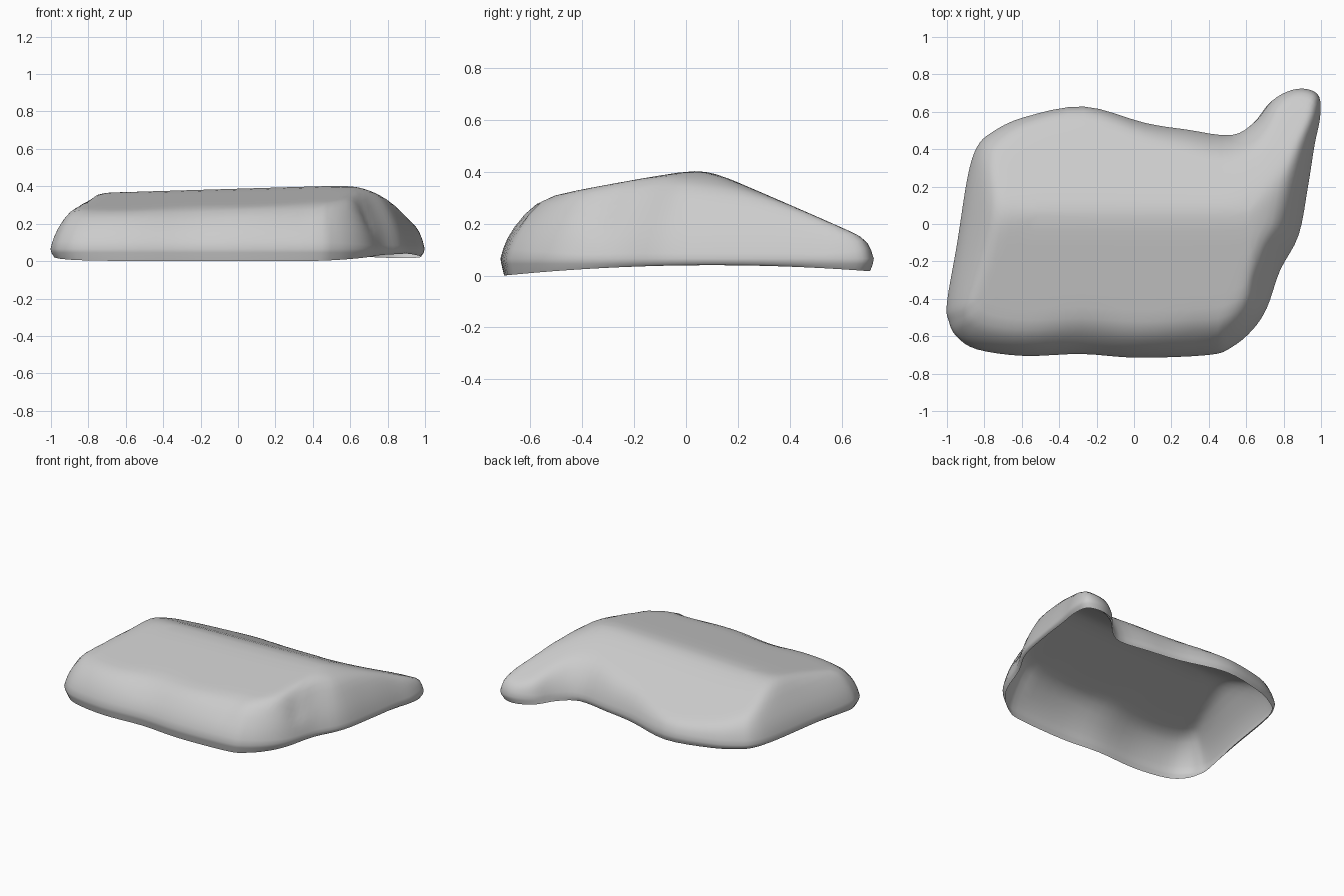
import bpy, bmesh, math
from mathutils import Vector
from mathutils.geometry import intersect_point_line

cube = bpy.data.objects.get("Cube")
if cube:
    bpy.data.objects.remove(cube, do_unlink=True)

# Plan outline, anticlockwise from the front right corner
OUTLINE = [Vector(p) for p in (
    (-.99, -.52), (-.95, -.6), (-.84, -.67), (-.59, -.705), (-.28, -.695),
    (.02, -.715), (.4, -.7), (.52, -.66), (.63, -.57), (.71, -.45), (.78, -.25),
    (.88, -.06), (.93, .2), (.965, .42), (.995, .57), (.99, .68), (.93, .72),
    (.84, .715), (.74, .66), (.65, .55), (.52, .475), (.28, .505), (.06, .54),
    (-.27, .628), (-.59, .57), (-.76, .49), (-.84, .41), (-.89, .25),
    (-.945, -.1), (-1, -.42))]
STEPS = 4
RINGS = (0, .015, .035, .07, .12, .18, .25, .33, .42, .52, .64, .76, .87, .96)
EDGE_HEIGHT = .065


def smooth_loop(points, steps):
    """Closed curve passing through every point."""
    result = []
    for i, b in enumerate(points):
        a, c, d = points[i - 1], points[(i + 1) % len(points)], points[(i + 2) % len(points)]
        for s in range(steps):
            t = s / steps
            result.append(b + (c - a) * t / 2
                          + (a * 2 - b * 5 + c * 4 - d) * t * t / 2
                          + (b * 3 - a - c * 3 + d) * t ** 3 / 2)
    return result


def edge_gap(p, loop):
    """Vector from the nearest outline point to p."""
    best = None
    for i, b in enumerate(loop):
        near, f = intersect_point_line(p, loop[i - 1], b)
        f = min(1, max(0, f))
        gap = p - loop[i - 1].lerp(b, f)
        if best is None or gap.length < best.length:
            best = gap
    return best


def soft_min(values, radius):
    low = min(values)
    return low - radius * math.log(sum(math.exp((low - v) / radius) for v in values))


def height(p, loop):
    """Three sloping top planes trimmed by a rounded outer wall."""
    gap = edge_gap(p, loop)
    d = gap.length
    steep = 1.45
    if d > 0:
        out = -gap / d
        steep += .5 * max(0, out.x) - max(0, -out.y) * (.3 - .08 * math.cos(9 * (p.x - .05)))
    wall = EDGE_HEIGHT + steep * d + .06 * (1 - math.exp(-d / .02))
    front_top = .388 + .18 * p.y + .03 * p.x
    back_top = .434 - .46 * p.y + .03 * p.x
    left_top = .735 - .5 * p.x
    z = soft_min((wall, front_top, back_top, left_top), .023)
    # shallow dent in the left flank
    dent = (p - Vector((.69, -.33))).length / .06
    return z - .025 * math.exp(-dent * dent) * min(1, d / .05)


# Stone shell: open underneath, rings running from the rim to the ridge
loop = smooth_loop(OUTLINE, STEPS)
bm = bmesh.new()
rows = []
rim = []
for p in loop:
    inner = p * .98
    rim.append(bm.verts.new((inner.x, inner.y, .042 - .06 * p.y ** 2 + .012 * p.y)))
rows.append(rim)
rows.append([bm.verts.new((p.x * .995, p.y * .995, .045)) for p in loop])
for t in RINGS:
    row = []
    for p in loop:
        spine = Vector((min(.6, max(-.5, p.x)), .06))
        q = p.lerp(spine, t)
        row.append(bm.verts.new((q.x, q.y, height(q, loop) if t else EDGE_HEIGHT)))
    rows.append(row)
for low, high in zip(rows, rows[1:]):
    for i in range(len(loop)):
        bm.faces.new((low[i - 1], low[i], high[i], high[i - 1]))
bm.faces.new(rows[-1])

# Rest the lowest rim point on the floor
drop = min(v.co.z for v in bm.verts)
for v in rim:
    v.co.z -= drop

mesh = bpy.data.meshes.new("stone_shell")
bm.to_mesh(mesh)
bm.free()
stone = bpy.data.objects.new("stone_shell", mesh)
bpy.context.collection.objects.link(stone)

# Plain grey stone
grey = bpy.data.materials.new("stone_grey")
grey.use_nodes = True
color = (.6, .6, .6, 1)
grey.diffuse_color = color
grey.node_tree.nodes["Principled BSDF"].inputs["Base Color"].default_value = color
mesh.materials.append(grey)

bpy.context.view_layer.objects.active = stone
stone.select_set(True)
bpy.ops.object.shade_smooth_by_angle(angle=math.radians(60))
